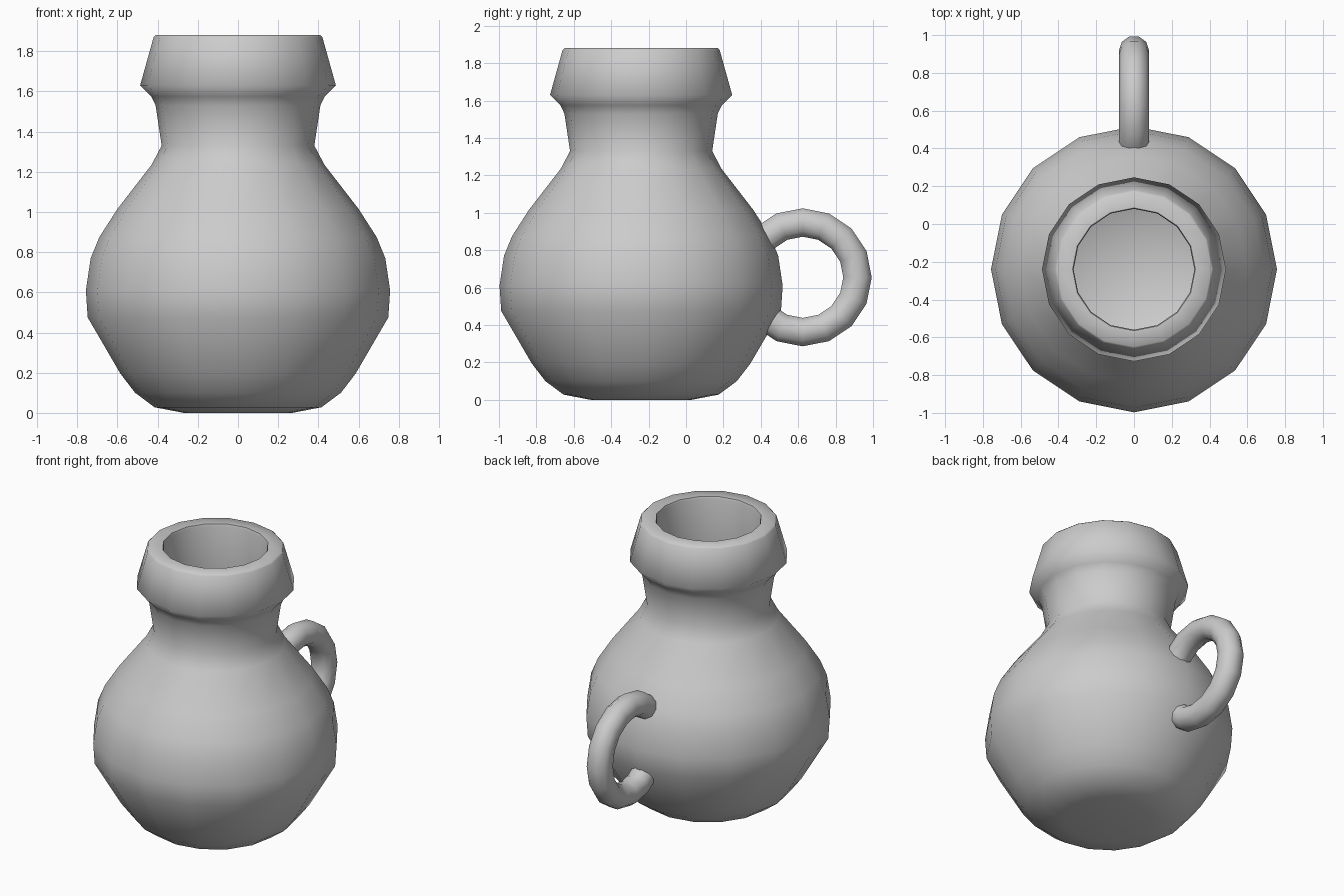
import bpy, bmesh
from math import cos, sin, pi, radians

if "Cube" in bpy.data.objects:
    bpy.data.objects.remove(bpy.data.objects["Cube"])

SIDES = 16


def finish(name, bm, angle):
    bmesh.ops.recalc_face_normals(bm, faces=bm.faces)
    mesh = bpy.data.meshes.new(name)
    bm.to_mesh(mesh)
    bm.free()
    obj = bpy.data.objects.new(name, mesh)
    bpy.context.collection.objects.link(obj)
    bpy.ops.object.select_all(action='DESELECT')
    bpy.context.view_layer.objects.active = obj
    obj.select_set(True)
    bpy.ops.object.shade_smooth_by_angle(angle=radians(angle))
    return obj


def skin(name, rings, angle):
    """Bridge successive rings of points and cap both ends."""
    bm = bmesh.new()
    loops = [[bm.verts.new(p) for p in ring] for ring in rings]
    for a, b in zip(loops, loops[1:]):
        n = len(a)
        for i in range(n):
            j = (i + 1) % n
            bm.faces.new((a[i], a[j], b[j], b[i]))
    bm.faces.new(loops[0])
    bm.faces.new(loops[-1])
    return finish(name, bm, angle)


# Jug body: outside profile up to the lip, then down the hollow inside
outside = [(0.27, 0.0), (0.415, 0.028), (0.512, 0.10), (0.585, 0.195),
           (0.748, 0.475), (0.757, 0.61), (0.733, 0.77), (0.69, 0.875),
           (0.60, 1.015), (0.43, 1.235), (0.38, 1.33), (0.41, 1.53),
           (0.432, 1.575), (0.487, 1.63), (0.42, 1.87), (0.41, 1.88)]
inside = [(0.325, 1.88), (0.32, 1.865), (0.32, 1.33), (0.36, 1.21),
          (0.52, 1.0), (0.62, 0.85), (0.665, 0.62), (0.65, 0.49),
          (0.50, 0.25), (0.34, 0.17), (0.15, 0.11)]
AXIS_Y = -0.24
rings = [[(r * cos(2 * pi * i / SIDES), AXIS_Y + r * sin(2 * pi * i / SIDES), z)
          for i in range(SIDES)] for r, z in outside + inside]
skin("jug_body", rings, 60)

# Handle: ring-shaped tube whose ends are buried in the body wall
CY, CZ, MAJOR, MINOR, TUBE = 0.624, 0.655, 0.293, 0.08, 10
rings = []
for k in range(-7, 8):
    a = 2 * pi * k / SIDES
    ring = []
    for i in range(TUBE):
        t = 2 * pi * i / TUBE
        r = MAJOR + MINOR * sin(t)
        ring.append((MINOR * cos(t), CY + r * cos(a), CZ + r * sin(a)))
    rings.append(ring)
skin("handle", rings, 60)
